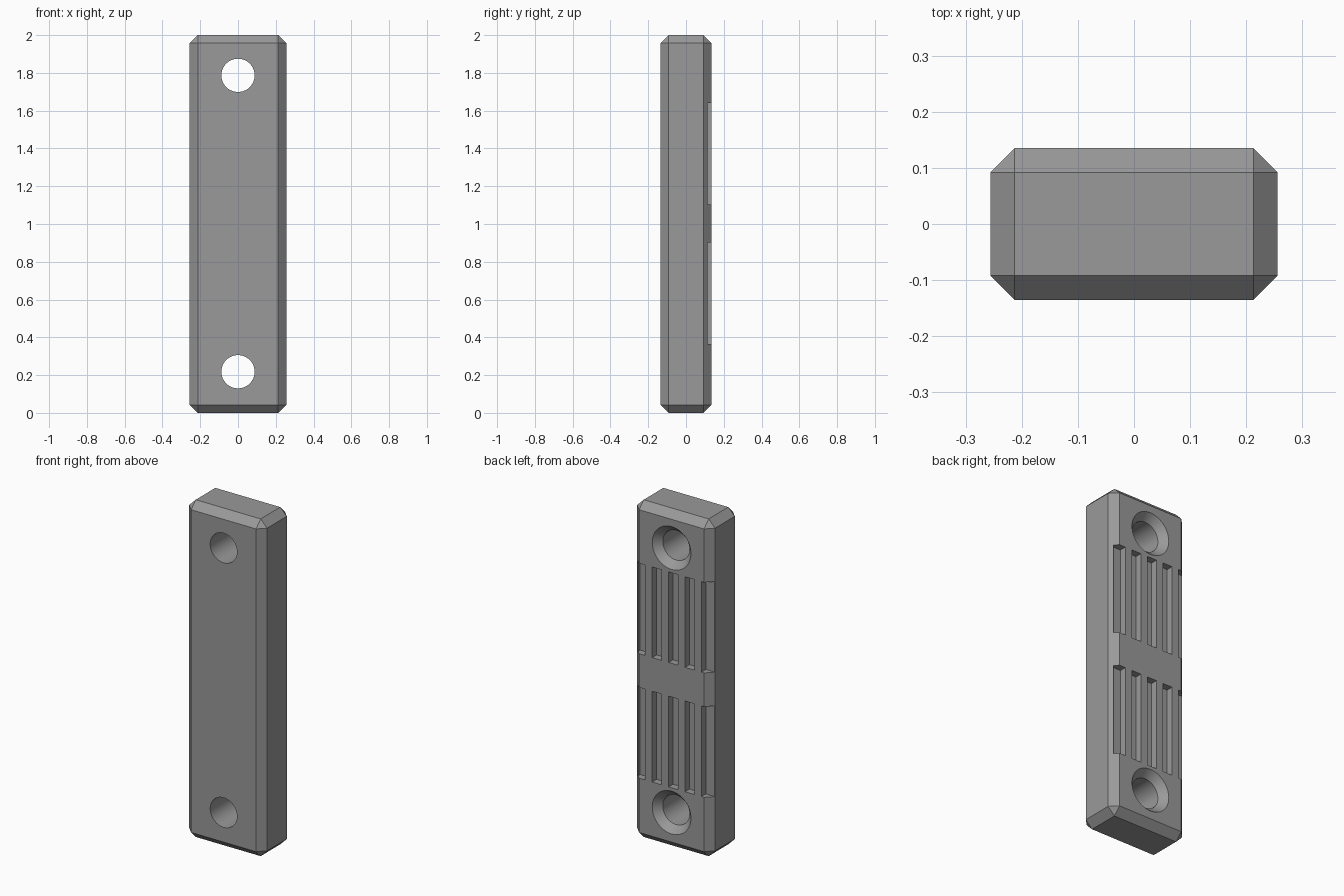
import bpy, bmesh, math

if "Cube" in bpy.data.objects:
    bpy.data.objects.remove(bpy.data.objects["Cube"])

HALF_X, HALF_Y, HEIGHT, CHAMFER = 0.256, 0.135, 2.0, 0.043

grey = bpy.data.materials.new("mid grey")
grey.diffuse_color = (0.32, 0.32, 0.32, 1)
grey.use_nodes = True
grey.node_tree.nodes["Principled BSDF"].inputs["Base Color"].default_value = grey.diffuse_color


def add_object(name, bm):
    bmesh.ops.recalc_face_normals(bm, faces=bm.faces)
    mesh = bpy.data.meshes.new(name)
    bm.to_mesh(mesh)
    bm.free()
    mesh.materials.append(grey)
    obj = bpy.data.objects.new(name, mesh)
    bpy.context.collection.objects.link(obj)
    return obj


def box(name, x0, x1, y0, y1, z0, z1):
    bm = bmesh.new()
    bmesh.ops.create_cube(bm, size=1)
    for v in bm.verts:
        v.co.x = x1 if v.co.x > 0 else x0
        v.co.y = y1 if v.co.y > 0 else y0
        v.co.z = z1 if v.co.z > 0 else z0
    return add_object(name, bm)


def lathe_y(name, profile, z, sides=64):
    """Closed turned solid along y from (y, radius) pairs."""
    bm = bmesh.new()
    rings = [[bm.verts.new((r * math.cos(2 * math.pi * i / sides), y,
                            z + r * math.sin(2 * math.pi * i / sides)))
              for i in range(sides)] for y, r in profile]
    for a, b in zip(rings, rings[1:]):
        for i in range(sides):
            j = (i + 1) % sides
            bm.faces.new((a[i], a[j], b[j], b[i]))
    bm.faces.new(rings[0])
    bm.faces.new(rings[-1])
    return add_object(name, bm)


def apply_modifier(obj, mod):
    bpy.ops.object.select_all(action='DESELECT')
    bpy.context.view_layer.objects.active = obj
    obj.select_set(True)
    bpy.ops.object.modifier_apply(modifier=mod.name)


# Chamfered bar
bar = box("mounting_bar", -HALF_X, HALF_X, -HALF_Y, HALF_Y, 0, HEIGHT)
bevel = bar.modifiers.new("chamfer", 'BEVEL')
bevel.width, bevel.segments = CHAMFER, 1
apply_modifier(bar, bevel)

cutters = []

# Screw holes, countersunk on the back
for z in (0.218, 1.787):
    cutters.append(lathe_y("screw_hole_cutter", [
        (-0.2, 0.088), (0.092, 0.088), (HALF_Y, 0.127), (0.18, 0.168)], z))

# Two rows of five grip grooves on the back
for z0, z1 in ((0.365, 0.903), (1.103, 1.64)):
    for i in range(5):
        x1 = 0.235 - 0.1077 * i
        cutters.append(box("groove_cutter", x1 - 0.062, x1, 0.094, 0.2, z0, z1))

for cutter in cutters:
    cutter.hide_render = True
    mod = bar.modifiers.new("cut", 'BOOLEAN')
    mod.operation, mod.solver, mod.object = 'DIFFERENCE', 'EXACT', cutter
    apply_modifier(bar, mod)
    bpy.data.objects.remove(cutter, do_unlink=True)

bpy.ops.object.select_all(action='DESELECT')
bar.select_set(True)
bpy.context.view_layer.objects.active = bar
bpy.ops.object.shade_smooth_by_angle(angle=math.radians(30))
